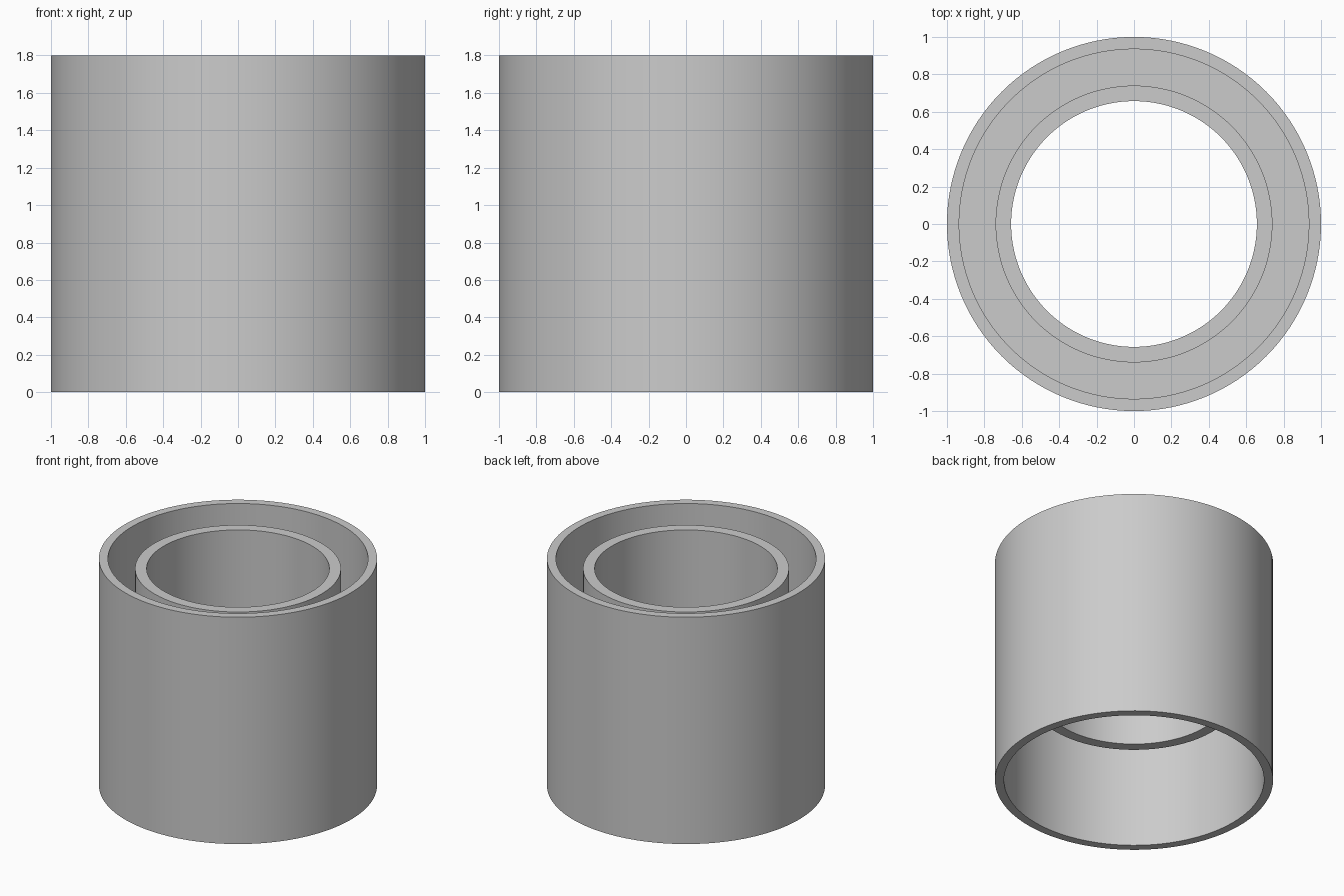
import bpy
import bmesh
import math

cube = bpy.data.objects.get("Cube")
if cube:
    bpy.data.objects.remove(cube, do_unlink=True)

SEGMENTS = 128

grey = bpy.data.materials.new("light grey")
grey.use_nodes = True
colour = (0.6, 0.6, 0.6, 1)
grey.diffuse_color = colour
grey.node_tree.nodes["Principled BSDF"].inputs["Base Color"].default_value = colour


def lathe(name, profile):
    """Spin a closed (radius, height) profile around the z axis."""
    bm = bmesh.new()
    verts = [bm.verts.new((r, 0, z)) for r, z in profile]
    edges = [bm.edges.new((v, verts[(i + 1) % len(verts)]))
             for i, v in enumerate(verts)]
    bmesh.ops.spin(bm, geom=verts + edges, cent=(0, 0, 0), axis=(0, 0, 1),
                   angle=math.tau, steps=SEGMENTS, use_merge=True)
    bmesh.ops.remove_doubles(bm, verts=bm.verts, dist=0.0001)
    bmesh.ops.recalc_face_normals(bm, faces=bm.faces)
    mesh = bpy.data.meshes.new(name)
    bm.to_mesh(mesh)
    bm.free()
    mesh.materials.append(grey)
    obj = bpy.data.objects.new(name, mesh)
    bpy.context.collection.objects.link(obj)
    bpy.ops.object.select_all(action="DESELECT")
    obj.select_set(True)
    bpy.context.view_layer.objects.active = obj
    bpy.ops.object.shade_smooth_by_angle(angle=math.radians(30))


# Dimensions of the outer sleeve, inner sleeve and the web joining them
outer, outer_bore, height = 1.0, 0.935, 1.8
inner, inner_bore = 0.74, 0.657
inner_bottom, inner_top = 0.68, 1.72
web_bottom, web_top = 1.16, 1.24

# One continuous section: outer sleeve, flat web, inner sleeve
lathe("double_sleeve", [
    (outer, 0), (outer, height), (outer_bore, height),
    (outer_bore, web_top), (inner, web_top),
    (inner, inner_top), (inner_bore, inner_top),
    (inner_bore, inner_bottom), (inner, inner_bottom),
    (inner, web_bottom), (outer_bore, web_bottom), (outer_bore, 0),
])
